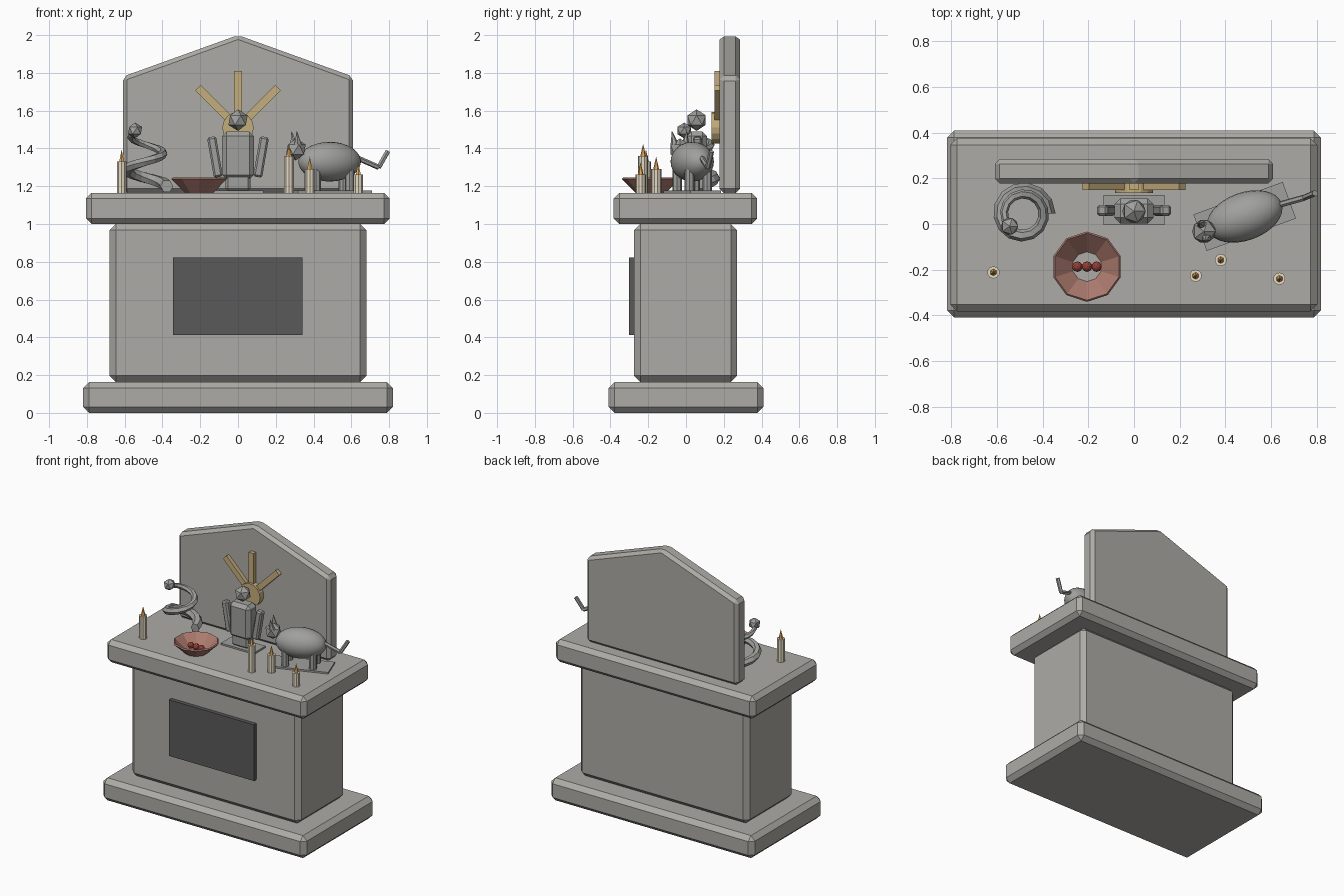
import bpy, bmesh, math
from mathutils import Matrix, Vector

if "Cube" in bpy.data.objects:
    bpy.data.objects.remove(bpy.data.objects["Cube"])


def material(name, rgb):
    m = bpy.data.materials.new(name)
    m.diffuse_color = (*rgb, 1)
    m.use_nodes = True
    m.node_tree.nodes["Principled BSDF"].inputs["Base Color"].default_value = m.diffuse_color
    return m


STONE = material("stone", (0.42, 0.41, 0.38))
CARVED = material("carved_stone", (0.35, 0.35, 0.34))
DARK = material("dark_panel", (0.1, 0.1, 0.1))
GOLD = material("gold", (0.55, 0.42, 0.2))
CLAY = material("clay", (0.42, 0.2, 0.16))
BERRY = material("berry", (0.3, 0.05, 0.04))
WAX = material("wax", (0.78, 0.7, 0.55))
FLAME = material("flame", (0.85, 0.42, 0.1))
TOP = 1.165


def finish(name, bm, mat, matrix=None, bevel=0):
    if bevel:
        bmesh.ops.bevel(bm, geom=bm.edges[:], offset=bevel, segments=1, affect='EDGES')
    if matrix:
        bm.transform(matrix)
    bmesh.ops.recalc_face_normals(bm, faces=bm.faces[:])
    me = bpy.data.meshes.new(name)
    bm.to_mesh(me)
    bm.free()
    me.materials.append(mat)
    ob = bpy.data.objects.new(name, me)
    bpy.context.collection.objects.link(ob)
    return ob


def box(name, lo, hi, mat, bevel=0, matrix=None):
    lo, hi = Vector(lo), Vector(hi)
    bm = bmesh.new()
    bmesh.ops.create_cube(bm, size=1)
    bm.transform(Matrix.Translation((lo + hi) / 2) @ Matrix.Diagonal((*(hi - lo), 1)))
    return finish(name, bm, mat, matrix, bevel)


def rod(name, a, b, r1, r2, sides, mat, caps=True):
    """Cylinder or cone from point a to point b."""
    a, b = Vector(a), Vector(b)
    bm = bmesh.new()
    bmesh.ops.create_cone(bm, cap_ends=caps, segments=sides, radius1=r1, radius2=r2,
                          depth=(b - a).length)
    if r2 == 0:
        bmesh.ops.remove_doubles(bm, verts=bm.verts[:], dist=1e-5)
    rot = Vector((0, 0, 1)).rotation_difference(b - a).to_matrix().to_4x4()
    return finish(name, bm, mat, Matrix.Translation((a + b) / 2) @ rot)


def ico(name, c, r, mat, sub=1):
    bm = bmesh.new()
    bmesh.ops.create_icosphere(bm, subdivisions=sub, radius=r)
    return finish(name, bm, mat, Matrix.Translation(c))


# altar block
box("base_step", (-0.82, -0.41, 0), (0.82, 0.41, 0.164), STONE, 0.032)
box("altar_body", (-0.68, -0.275, 0.164), (0.68, 0.27, 1.0), STONE, 0.033)
box("altar_top", (-0.805, -0.383, 1.0), (0.803, 0.377, TOP), STONE, 0.03)
box("front_panel", (-0.343, -0.303, 0.413), (0.341, -0.26, 0.822), DARK)

# gabled back slab
bm = bmesh.new()
outline = [(-0.61, TOP), (0.61, TOP), (0.61, 1.78), (0, 2.0), (-0.61, 1.78)]
face = bm.faces.new([bm.verts.new((x, 0.178, z)) for x, z in outline])
ext = bmesh.ops.extrude_face_region(bm, geom=[face])
bmesh.ops.translate(bm, vec=(0, 0.107, 0),
                    verts=[v for v in ext["geom"] if isinstance(v, bmesh.types.BMVert)])
finish("back_slab", bm, STONE, bevel=0.022)

# sun emblem
rod("sun_disc", (0, 0.135, 1.51), (0, 0.18, 1.51), 0.083, 0.083, 16, GOLD)
for i, deg in enumerate((-45, 0, 45)):
    m = Matrix.Translation((0, 0, 1.51)) @ Matrix.Rotation(math.radians(deg), 4, 'Y')
    box(f"sun_ray_{i}", (-0.02, 0.15, 0.07), (0.02, 0.18, 0.3), GOLD, matrix=m)

# standing idol
box("idol_plinth", (-0.134, -0.005, TOP), (0.134, 0.127, TOP + 0.012), CARVED)
box("idol_legs", (-0.065, 0.015, TOP + 0.01), (0.065, 0.1, 1.26), CARVED, 0.012)
box("idol_torso", (-0.085, 0.003, 1.235), (0.085, 0.112, 1.49), CARVED, 0.025)
ico("idol_head", (0, 0.056, 1.55), 0.057, CARVED)
for s in (-1, 1):
    m = Matrix.Translation((s * 0.122, 0.06, 1.355)) @ Matrix.Rotation(s * 0.17, 4, 'Y')
    box("idol_arm", (-0.024, -0.024, -0.108), (0.024, 0.024, 0.108), CARVED, 0.01, m)

# coiled snake: tapered six-sided tube swept along a rising spiral
bm = bmesh.new()
rings = []
STEPS = 22
for i in range(STEPS + 1):
    t = i / STEPS
    a = math.radians(587 * t)
    big, small = 0.11 - 0.03 * t, 0.034 - 0.018 * t
    out = Vector((math.cos(a), math.sin(a), 0))
    c = Vector((-0.487, 0.045, 1.2 + 0.285 * t)) + out * big
    rings.append([bm.verts.new(c + out * small * math.cos(k * math.tau / 6)
                               + Vector((0, 0, small * math.sin(k * math.tau / 6))))
                  for k in range(6)])
for p, q in zip(rings, rings[1:]):
    for k in range(6):
        bm.faces.new((p[k], p[(k + 1) % 6], q[(k + 1) % 6], q[k]))
bm.faces.new(rings[0])
bm.faces.new(rings[-1])
finish("snake_coil", bm, CARVED)
ico("snake_head", (-0.545, -0.01, 1.495), 0.042, CARVED)

# bull statue, built along a turned axis
turn = Matrix.Translation((0.485, 0.033, 0)) @ Matrix.Rotation(math.radians(20), 4, 'Z')
box("bull_plinth", (-0.208, -0.085, TOP), (0.208, 0.085, TOP + 0.012), CARVED, matrix=turn)
bm = bmesh.new()
bmesh.ops.create_uvsphere(bm, u_segments=24, v_segments=16, radius=1)
bm.transform(Matrix.Translation((0, 0, 1.33)) @ Matrix.Rotation(math.pi / 2, 4, 'Y')
             @ Matrix.Diagonal((0.105, 0.105, 0.172, 1)))
body = finish("bull_body", bm, CARVED, turn)
for p in body.data.polygons:
    p.use_smooth = True
ico("bull_head", turn @ Vector((-0.19, 0, 1.395)), 0.058, CARVED)
for sx in (-1, 1):
    for sy in (-1, 1):
        rod("bull_leg", turn @ Vector((sx * 0.095, sy * 0.05, TOP)),
            turn @ Vector((sx * 0.095, sy * 0.05, 1.3)), 0.026, 0.026, 8, CARVED)
for s in (-1, 1):
    rod("bull_horn", turn @ Vector((-0.19, s * 0.03, 1.42)),
        turn @ Vector((-0.2, s * 0.042, 1.495)), 0.022, 0, 6, CARVED)
tail = [(0.62, 0.08, 1.355), (0.745, 0.115, 1.3), (0.793, 0.135, 1.385)]
for a, b in zip(tail, tail[1:]):
    rod("bull_tail", a, b, 0.014, 0.014, 6, CARVED)

# offering bowl with berries
bowl = rod("bowl", (-0.206, -0.187, TOP), (-0.206, -0.187, 1.245), 0.065, 0.147, 10, CLAY, False)
bowl.matrix_world = Matrix.Identity(4)
mod = bowl.modifiers.new("wall", 'SOLIDIFY')
mod.thickness = 0.01
for i in range(3):
    ico(f"berry_{i}", (-0.248 + 0.042 * i, -0.187, 1.2), 0.023, BERRY, 2)

# candles: x, y, top height
for x, y, h in ((-0.616, -0.212, 1.33), (0.27, -0.227, 1.36),
                (0.38, -0.158, 1.292), (0.637, -0.24, 1.262)):
    rod("candle", (x, y, TOP), (x, y, h), 0.027, 0.027, 10, WAX)
    rod("candle_flame", (x, y, h), (x, y, h + 0.065), 0.015, 0, 6, FLAME)
